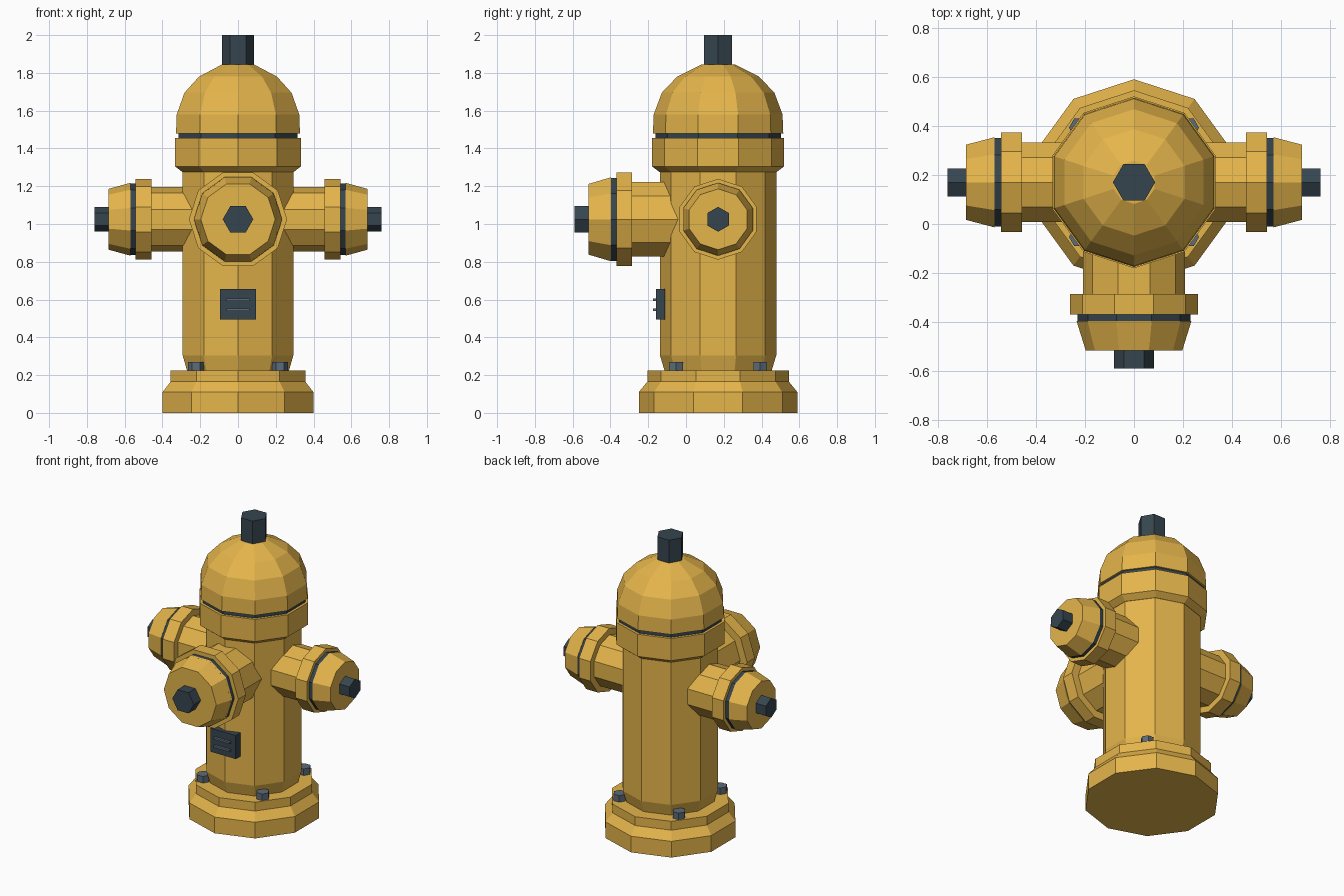
import bpy, bmesh
from math import cos, sin, pi, radians
from mathutils import Matrix, Vector

if "Cube" in bpy.data.objects:
    bpy.data.objects.remove(bpy.data.objects["Cube"])

CY = 0.17    # y of the hydrant's main axis
NZ = 1.025   # height of the nozzle axes


def material(name, rgb):
    m = bpy.data.materials.new(name)
    m.diffuse_color = (*rgb, 1)
    m.use_nodes = True
    m.node_tree.nodes["Principled BSDF"].inputs["Base Color"].default_value = m.diffuse_color
    return m


GOLD = material("gold_paint", (0.78, 0.46, 0.07))
DARK = material("dark_metal", (0.037, 0.06, 0.078))
STEEL = material("steel", (0.107, 0.147, 0.188))


def finish(name, bm, mat, matrix):
    bmesh.ops.recalc_face_normals(bm, faces=bm.faces)
    mesh = bpy.data.meshes.new(name)
    bm.to_mesh(mesh)
    bm.free()
    mesh.transform(matrix)
    mesh.materials.append(mat)
    obj = bpy.data.objects.new(name, mesh)
    bpy.context.collection.objects.link(obj)


def lathe(name, profile, mat, matrix, sides=10, phase=0.0):
    """Closed faceted solid from (radius, height) points around local z."""
    bm = bmesh.new()
    rings = []
    for r, h in profile:
        angles = [phase + 2 * pi * i / sides for i in range(sides)]
        rings.append([bm.verts.new((r * cos(a), r * sin(a), h)) for a in angles])
    for low, high in zip(rings, rings[1:]):
        for i in range(sides):
            j = (i + 1) % sides
            bm.faces.new((low[i], low[j], high[j], high[i]))
    bm.faces.new(rings[0][::-1])
    bm.faces.new(rings[-1])
    finish(name, bm, mat, matrix)


def box(name, size, center, mat):
    bm = bmesh.new()
    bmesh.ops.create_cube(bm, size=1)
    finish(name, bm, mat, Matrix.Translation(center) @ Matrix.Diagonal((*size, 1)))


# Main upright stack
axis = Matrix.Translation((0, CY, 0))
stack = [
    ("base", [(0.42, 0), (0.42, 0.11), (0.375, 0.165), (0.375, 0.225)], GOLD),
    ("barrel", [(0.284, 0.2), (0.284, 0.225), (0.308, 0.305), (0.308, 1.3)], GOLD),
    ("collar", [(0.31, 1.275), (0.35, 1.305), (0.35, 1.455)], GOLD),
    ("bonnet_seal", [(0.332, 1.45), (0.332, 1.485)], DARK),
    ("bonnet", [(0.345, 1.48), (0.341, 1.58), (0.298, 1.695),
                (0.217, 1.78), (0.088, 1.845)], GOLD),
]
for name, profile, mat in stack:
    lathe(name, profile, mat, axis, phase=pi / 2)
lathe("top_nut", [(0.086, 1.83), (0.086, 2.0)], DARK, axis, sides=6)


# Nozzles: pipe, flange, seal, cap and nut along one axis
def nozzle(name, matrix, start, f0, f1, c0, c1, end, radii):
    pipe, flange, seal, cap_end, nut = radii
    lathe(name + "_pipe", [(pipe, start), (pipe, f0 + 0.02)], GOLD, matrix)
    lathe(name + "_flange", [(flange, f0), (flange, f1)], GOLD, matrix)
    lathe(name + "_seal", [(seal - 0.003, f1 - 0.01), (seal - 0.003, c0 + 0.01)], DARK, matrix)
    lathe(name + "_cap", [(seal, c0), (cap_end, c1)], GOLD, matrix)
    lathe(name + "_nut", [(nut, c1 - 0.02), (nut, end)], DARK, matrix, sides=6)


center = Matrix.Translation((0, CY, NZ))
for label, angle in (("right", 90), ("left", -90)):
    nozzle(label + "_nozzle", center @ Matrix.Rotation(radians(angle), 4, 'Y'),
           0.15, 0.457, 0.543, 0.569, 0.685, 0.76,
           (0.171, 0.214, 0.193, 0.161, 0.066))
nozzle("front_nozzle", center @ Matrix.Rotation(pi / 2, 4, 'X'),
       0.15, 0.455, 0.538, 0.566, 0.685, 0.76,
       (0.208, 0.26, 0.234, 0.197, 0.081))

# Plate on the barrel front with two raised bars
box("plate", (0.19, 0.05, 0.16), (0, -0.135, 0.575), DARK)
for z in (0.545, 0.6):
    box("plate_bar", (0.12, 0.025, 0.013), (0, -0.1635, z), STEEL)

# Four base bolts
for sx in (-1, 1):
    for sy in (-1, 1):
        lathe("base_bolt", [(0.042, 0.21), (0.042, 0.27)], STEEL,
              Matrix.Translation((sx * 0.223, CY + sy * 0.223, 0)), sides=6)
